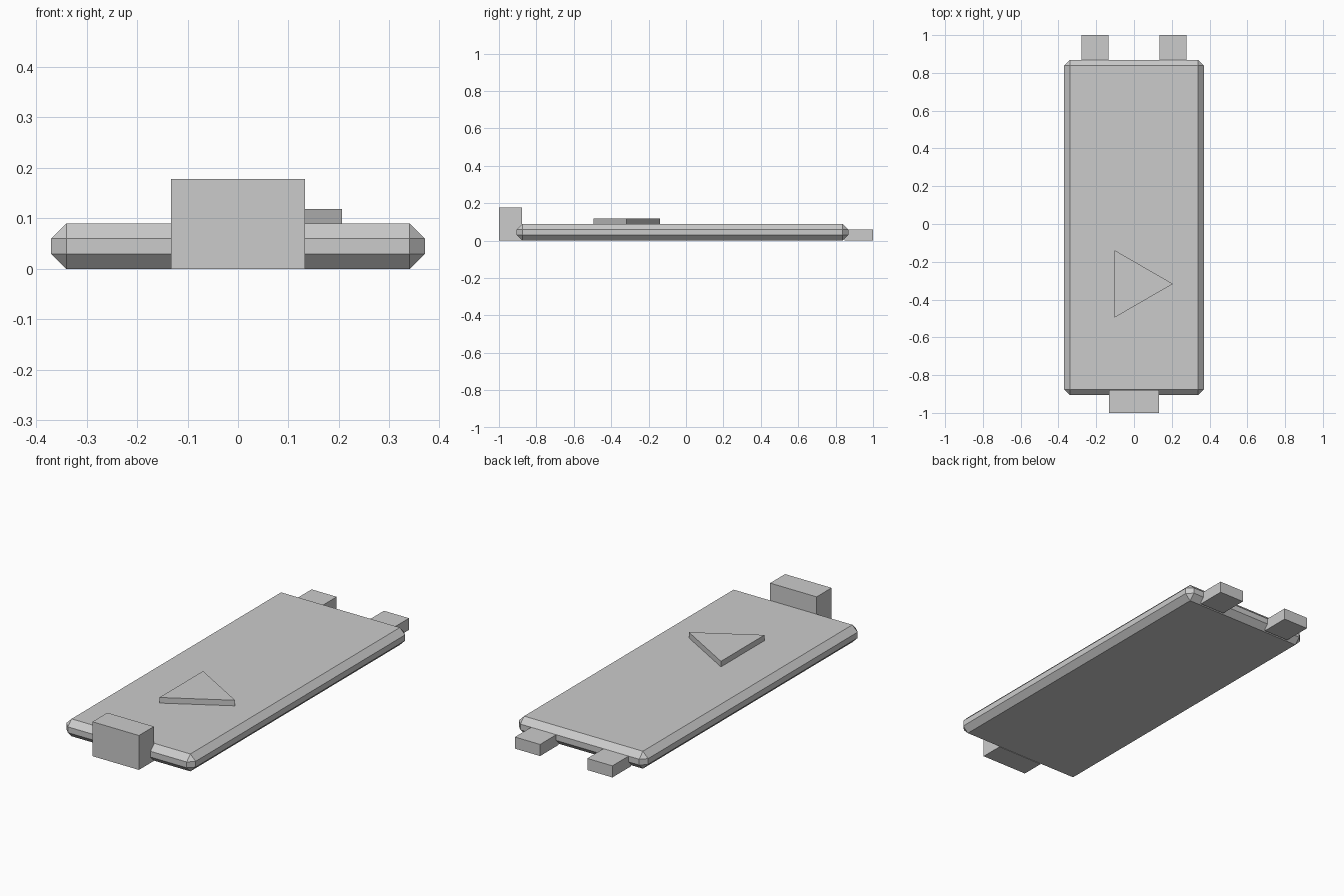
import bpy
import math

cube = bpy.data.objects.get("Cube")
if cube:
    bpy.data.objects.remove(cube, do_unlink=True)

# Single plain grey
grey = bpy.data.materials.new("light_grey")
grey.use_nodes = True
colour = (0.6, 0.6, 0.6, 1)
grey.diffuse_color = colour
grey.node_tree.nodes["Principled BSDF"].inputs["Base Color"].default_value = colour


def box(name, low, high):
    """Add a box spanning two opposite corners."""
    centre = [(a + b) / 2 for a, b in zip(low, high)]
    bpy.ops.mesh.primitive_cube_add(size=1, location=centre)
    ob = bpy.context.object
    ob.name = name
    ob.scale = [b - a for a, b in zip(low, high)]
    bpy.ops.object.transform_apply(location=False, rotation=False, scale=True)
    ob.data.materials.append(grey)
    return ob


# Slab with chamfered edges
body = box("body", (-0.37, -0.905, 0), (0.37, 0.868, 0.09))
chamfer = body.modifiers.new("chamfer", 'BEVEL')
chamfer.width = 0.03
chamfer.segments = 1
chamfer.limit_method = 'NONE'

# Raised block at the front
box("front_block", (-0.133, -1, 0), (0.133, -0.878, 0.178))

# Pair of low tabs at the back
for side, name in ((1, "left_tab"), (-1, "right_tab")):
    x = side * 0.207
    box(name, (x - 0.072, 0.848, 0), (x + 0.072, 1, 0.06))

# Raised triangular button pointing to the left side
bpy.ops.mesh.primitive_cylinder_add(vertices=3, radius=0.206, depth=0.03,
                                    location=(0, -0.317, 0.104),
                                    rotation=(0, 0, -math.pi / 2))
button = bpy.context.object
button.name = "triangle_button"
button.data.materials.append(grey)

# Aim one corner of the button along +x whatever the starting corner
bpy.ops.object.transform_apply(location=False, rotation=True, scale=False)
tip = button.data.vertices[0].co
button.rotation_euler.z = -math.atan2(tip.y, tip.x)
